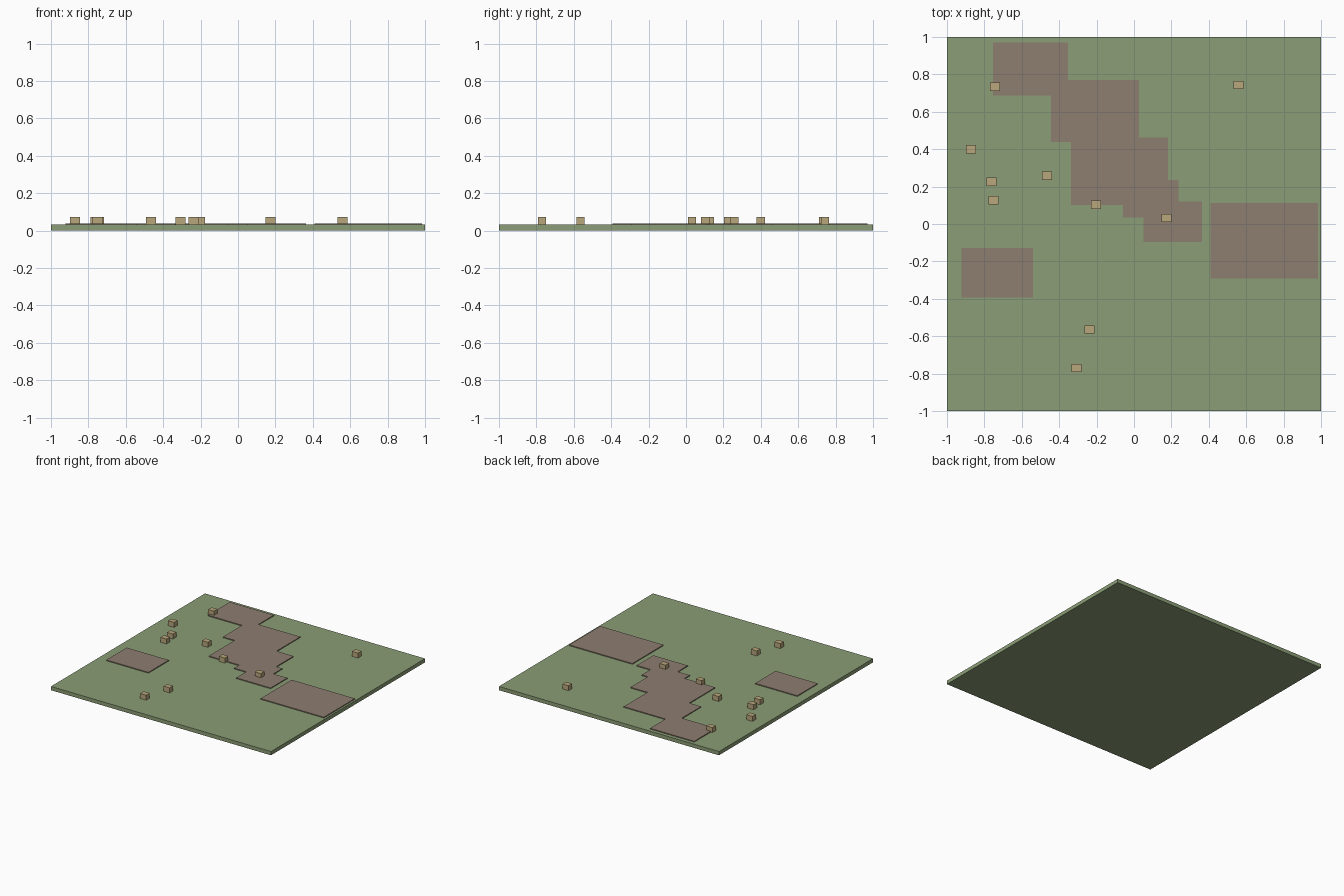
import bpy, bmesh

if "Cube" in bpy.data.objects:
    bpy.data.objects.remove(bpy.data.objects["Cube"])

GROUND_TOP, PATCH_TOP, BLOCK_TOP = 0.031, 0.038, 0.072


def material(name, rgb):
    mat = bpy.data.materials.new(name)
    mat.diffuse_color = (*rgb, 1)
    mat.use_nodes = True
    mat.node_tree.nodes["Principled BSDF"].inputs["Base Color"].default_value = mat.diffuse_color
    return mat


green = material("grass", (0.26, 0.34, 0.18))
brown = material("soil", (0.27, 0.205, 0.16))
tan = material("sandstone", (0.48, 0.38, 0.20))


def slab(name, outline, z0, z1, mat):
    """Extrude a flat outline from z0 up to z1."""
    bm = bmesh.new()
    face = bm.faces.new([bm.verts.new((x, y, z0)) for x, y in outline])
    ext = bmesh.ops.extrude_face_region(bm, geom=[face], use_keep_orig=True)
    top = [v for v in ext["geom"] if isinstance(v, bmesh.types.BMVert)]
    bmesh.ops.translate(bm, verts=top, vec=(0, 0, z1 - z0))
    bmesh.ops.recalc_face_normals(bm, faces=bm.faces)
    mesh = bpy.data.meshes.new(name)
    bm.to_mesh(mesh)
    bm.free()
    mesh.materials.append(mat)
    obj = bpy.data.objects.new(name, mesh)
    bpy.context.collection.objects.link(obj)


def rect(x0, x1, y0, y1):
    return [(x0, y0), (x1, y0), (x1, y1), (x0, y1)]


# Ground plate
slab("ground", rect(-1, 1, -1, 1), 0, GROUND_TOP, green)

# Raised soil patches: one stepped diagonal area and two rectangles
stepped = [(-.754, .97), (-.353, .97), (-.353, .77), (.027, .77), (.027, .462),
           (.182, .462), (.182, .235), (.238, .235), (.238, .12), (.364, .12),
           (.364, -.096), (.051, -.096), (.051, .035), (-.059, .035), (-.059, .102),
           (-.337, .102), (-.337, .438), (-.444, .438), (-.444, .687), (-.754, .687)]
slab("stepped_patch", stepped, GROUND_TOP, PATCH_TOP, brown)
slab("right_patch", rect(.409, .984, -.291, .112), GROUND_TOP, PATCH_TOP, brown)
slab("left_patch", rect(-.922, -.539, -.393, -.128), GROUND_TOP, PATCH_TOP, brown)

# Small scattered blocks
blocks = [(-.743, .733), (-.872, .40), (-.762, .227), (-.751, .128), (-.465, .257),
          (-.203, .102), (.174, .032), (.559, .743), (-.238, -.564), (-.307, -.77)]
for i, (x, y) in enumerate(blocks, 1):
    slab(f"block_{i}", rect(x - .027, x + .027, y - .0225, y + .0225),
         GROUND_TOP, BLOCK_TOP, tan)
